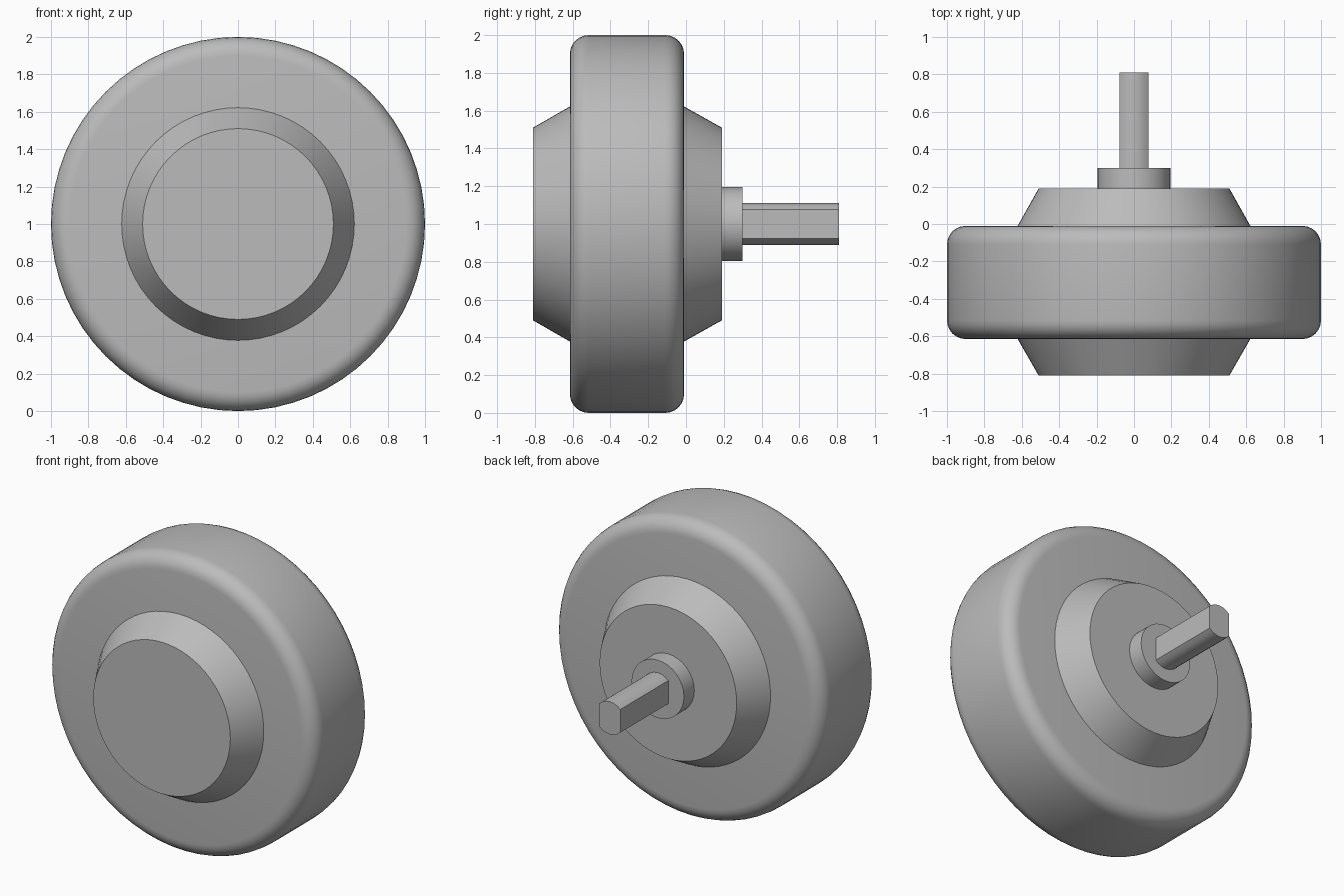
import bpy, bmesh, math
from mathutils import Matrix

cube = bpy.data.objects.get("Cube")
if cube:
    bpy.data.objects.remove(cube, do_unlink=True)

grey = bpy.data.materials.new("plain_grey")
grey.use_nodes = True
colour = (0.5, 0.5, 0.5, 1)
grey.diffuse_color = colour
grey.node_tree.nodes["Principled BSDF"].inputs["Base Color"].default_value = colour


def finish(name, bm, angle=30):
    bmesh.ops.recalc_face_normals(bm, faces=bm.faces)
    mesh = bpy.data.meshes.new(name)
    bm.to_mesh(mesh)
    bm.free()
    mesh.materials.append(grey)
    ob = bpy.data.objects.new(name, mesh)
    bpy.context.collection.objects.link(ob)
    bpy.ops.object.select_all(action="DESELECT")
    ob.select_set(True)
    bpy.context.view_layer.objects.active = ob
    bpy.ops.object.shade_smooth_by_angle(angle=math.radians(angle))
    return ob


def lathe(name, profile, sides):
    """Turn (radius, y) points around the y axis at mid height, capping both ends."""
    bm = bmesh.new()
    rings = []
    for r, y in profile:
        ring = []
        for i in range(sides):
            a = math.tau * i / sides
            ring.append(bm.verts.new((r * math.sin(a), y, 1 + r * math.cos(a))))
        rings.append(ring)
    for lower, upper in zip(rings, rings[1:]):
        for i in range(sides):
            j = (i + 1) % sides
            bm.faces.new((lower[i], lower[j], upper[j], upper[i]))
    bm.faces.new(rings[0])
    bm.faces.new(rings[-1])
    return finish(name, bm)


# Wide motor drum with rounded rims
front, back, rim, steps = -0.615, -0.01, 0.1, 6
arc = [(1 - rim + rim * math.sin(t), rim * (1 - math.cos(t)))
       for t in (math.pi / 2 * k / steps for k in range(steps + 1))]
lathe("drum", [(r, front + d) for r, d in arc]
      + [(r, back - d) for r, d in reversed(arc)], 64)

# Tapered covers on both sides
lathe("front_cover", [(0.51, -0.81), (0.625, front + 0.005)], 64)
lathe("back_cover", [(0.625, back - 0.005), (0.51, 0.19)], 64)

# Shaft collar
lathe("collar", [(0.195, 0.185), (0.195, 0.3)], 32)

# Shaft with a flat on each side
bm = bmesh.new()
radius, flat = 0.11, 0.078
half = math.asin(flat / radius)
outline = []
for middle in (0, math.pi):
    for k in range(7):
        a = middle - half + 2 * half * k / 6
        outline.append(bm.verts.new((radius * math.sin(a), 0.295, 1 + radius * math.cos(a))))
end = bm.faces.new(outline)
bar = bmesh.ops.extrude_face_region(bm, geom=[end], use_keep_orig=True)
tips = [v for v in bar["geom"] if isinstance(v, bmesh.types.BMVert)]
bmesh.ops.transform(bm, matrix=Matrix.Translation((0, 0.515, 0)), verts=tips)
finish("shaft", bm)
